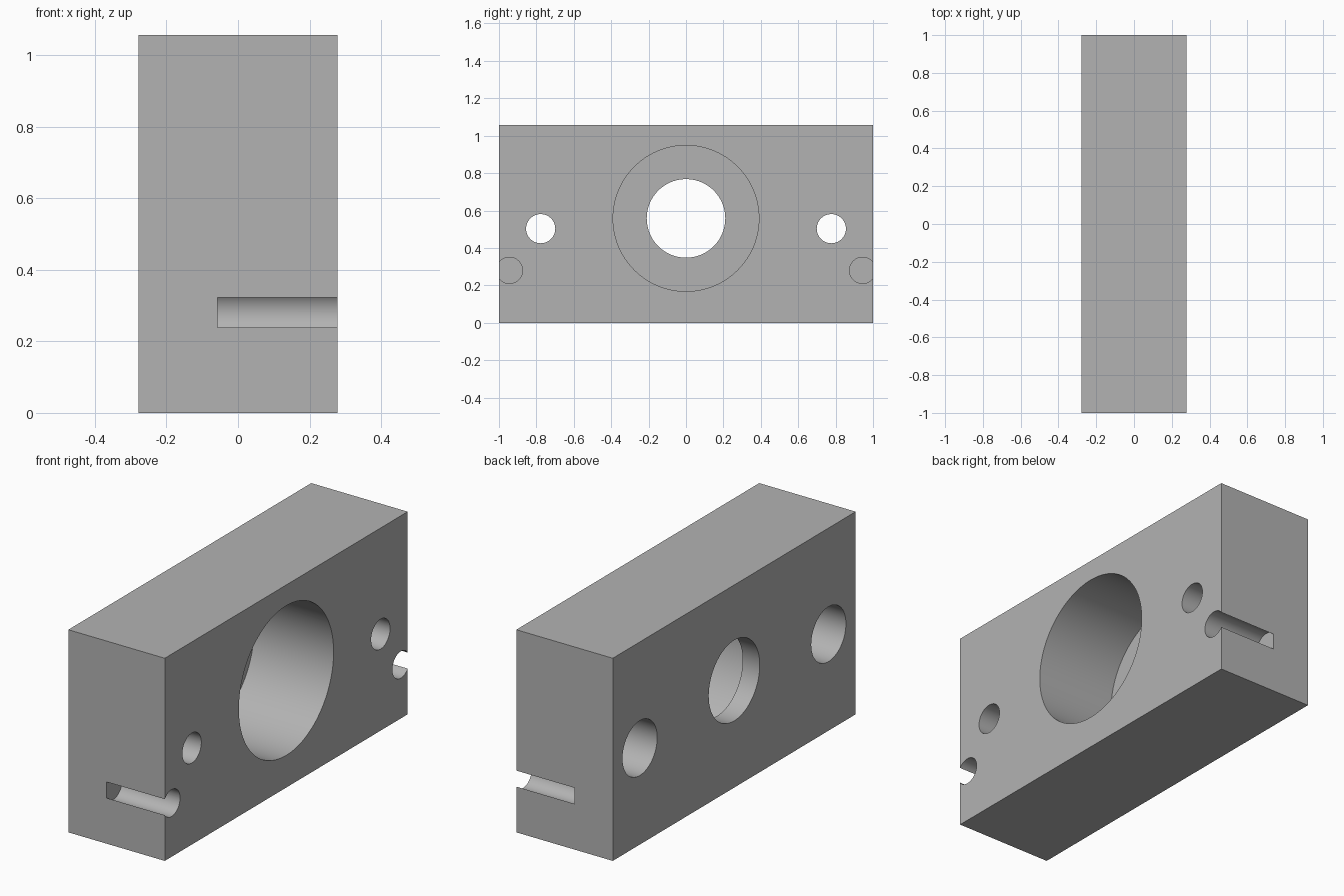
import bpy
from math import pi, radians

default = bpy.data.objects.get("Cube")
if default:
    bpy.data.objects.remove(default, do_unlink=True)

HALF_X, HALF_Y, HEIGHT = 0.278, 1.0, 1.056
OVER = 0.1  # how far cutters overshoot the block

# Plain grey material
grey = bpy.data.materials.new("grey")
grey.use_nodes = True
colour = (0.45, 0.45, 0.45, 1)
grey.diffuse_color = colour
grey.node_tree.nodes["Principled BSDF"].inputs["Base Color"].default_value = colour

# Solid block
bpy.ops.mesh.primitive_cube_add(size=1, location=(0, 0, HEIGHT / 2))
block = bpy.context.object
block.name = "mounting_block"
block.scale = (2 * HALF_X, 2 * HALF_Y, HEIGHT)
bpy.ops.object.transform_apply(location=True, rotation=False, scale=True)
block.data.materials.append(grey)


def drill(y, z, radius, x_from, x_to, sides=64):
    """Cut a round hole along x through the block."""
    bpy.ops.mesh.primitive_cylinder_add(
        vertices=sides, radius=radius, depth=x_to - x_from,
        location=((x_from + x_to) / 2, y, z), rotation=(0, pi / 2, 0))
    cutter = bpy.context.object
    cutter.name = "hole_cutter"
    cutter.hide_render = True
    cutter.data.materials.append(grey)
    cut = block.modifiers.new("hole", 'BOOLEAN')
    cut.operation = 'DIFFERENCE'
    cut.solver = 'EXACT'
    cut.object = cutter
    bpy.context.view_layer.objects.active = block
    bpy.ops.object.modifier_apply(modifier=cut.name)
    bpy.data.objects.remove(cutter, do_unlink=True)


LOW, HIGH = -HALF_X - OVER, HALF_X + OVER

# Central stepped bore: wide pocket, narrow opening through the thin wall
drill(0, 0.558, 0.39, -0.18, HIGH, 128)
drill(0, 0.558, 0.21, LOW, HIGH, 96)

for side in (-1, 1):
    # Bolt hole with a wide counterbore
    drill(side * 0.777, 0.503, 0.143, LOW, 0.0)
    drill(side * 0.777, 0.503, 0.078, LOW, HIGH)
    # Blind round slot breaking out of the end face
    drill(side * 0.944, 0.28, 0.07, -0.057, HIGH)

# Smooth bores with crisp edges
bpy.ops.object.select_all(action='DESELECT')
block.select_set(True)
bpy.context.view_layer.objects.active = block
bpy.ops.object.shade_smooth_by_angle(angle=radians(30))
